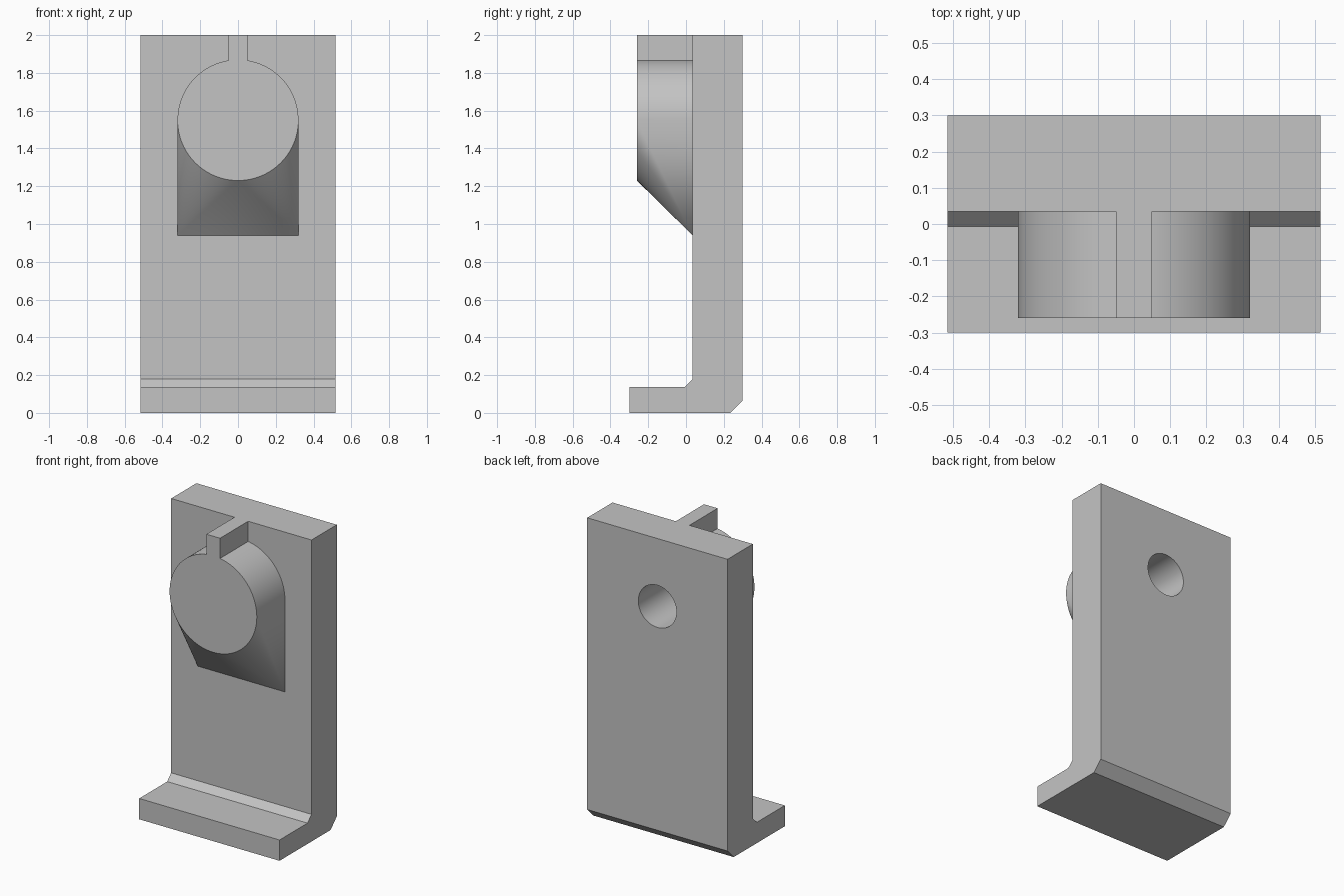
import bpy, bmesh, math
from mathutils import Matrix

cube = bpy.data.objects.get("Cube")
if cube:
    bpy.data.objects.remove(cube, do_unlink=True)

grey = bpy.data.materials.new("plain_grey")
grey.use_nodes = True
COLOUR = (0.55, 0.55, 0.55, 1)
grey.diffuse_color = COLOUR
grey.node_tree.nodes["Principled BSDF"].inputs["Base Color"].default_value = COLOUR

HALF_W, PLATE_Y, FRONT_Y = 0.515, 0.035, -0.26
CENTRE_Z, R, SEG = 1.55, 0.32, 96


def finish(name, bm):
    bmesh.ops.recalc_face_normals(bm, faces=bm.faces[:])
    mesh = bpy.data.meshes.new(name)
    bm.to_mesh(mesh)
    bm.free()
    mesh.materials.append(grey)
    obj = bpy.data.objects.new(name, mesh)
    bpy.context.collection.objects.link(obj)
    return obj


def box(name, x0, x1, y0, y1, z0, z1):
    bm = bmesh.new()
    bmesh.ops.create_cube(bm, size=1)
    for v in bm.verts:
        v.co = [a if c < 0 else b for c, a, b in zip(v.co, (x0, y0, z0), (x1, y1, z1))]
    return finish(name, bm)


def combine(target, other, operation):
    mod = target.modifiers.new(operation.lower(), 'BOOLEAN')
    mod.operation, mod.solver, mod.object = operation, 'EXACT', other
    bpy.context.view_layer.objects.active = target
    bpy.ops.object.modifier_apply(modifier=mod.name)
    bpy.data.objects.remove(other, do_unlink=True)


# L-shaped plate and foot, with chamfered inner and outer corners
profile = [(-0.3, 0), (0.235, 0), (0.3, 0.065), (0.3, 2), (PLATE_Y, 2),
           (PLATE_Y, 0.18), (-0.007, 0.138), (-0.3, 0.138)]
bm = bmesh.new()
face = bm.faces.new([bm.verts.new((-HALF_W, y, z)) for y, z in profile])
ext = bmesh.ops.extrude_face_region(bm, geom=[face])
for v in ext["geom"]:
    if isinstance(v, bmesh.types.BMVert):
        v.co.x = HALF_W
bracket = finish("bracket", bm)

# Boss: round front lofted to a square-bottomed outline on the plate
bm = bmesh.new()
for i in range(SEG):
    a = 2 * math.pi * i / SEG
    x, z = R * math.cos(a), CENTRE_Z + R * math.sin(a)
    bm.verts.new((x, FRONT_Y, z))
    if i <= SEG // 2:
        bm.verts.new((x, 0.1, z))
for x in (-R, R):
    for y in (PLATE_Y, 0.1):
        bm.verts.new((x, y, 0.94))
bmesh.ops.convex_hull(bm, input=bm.verts[:])
bmesh.ops.dissolve_limit(bm, angle_limit=0.002, verts=bm.verts[:], edges=bm.edges[:])
combine(bracket, finish("boss", bm), 'UNION')

# Key rib from the boss up to the top edge
combine(bracket, box("rib", -0.05, 0.05, FRONT_Y, 0.1, 1.7, 2), 'UNION')

# Blind hole bored from the back
bm = bmesh.new()
bmesh.ops.create_cone(bm, cap_ends=True, segments=64, radius1=0.14, radius2=0.14, depth=0.5,
                      matrix=Matrix.Translation((0, 0.1, CENTRE_Z)) @ Matrix.Rotation(math.pi / 2, 4, 'X'))
combine(bracket, finish("hole_cutter", bm), 'DIFFERENCE')

bpy.ops.object.select_all(action='DESELECT')
bracket.select_set(True)
bpy.context.view_layer.objects.active = bracket
bpy.ops.object.shade_smooth_by_angle(angle=math.radians(30))
